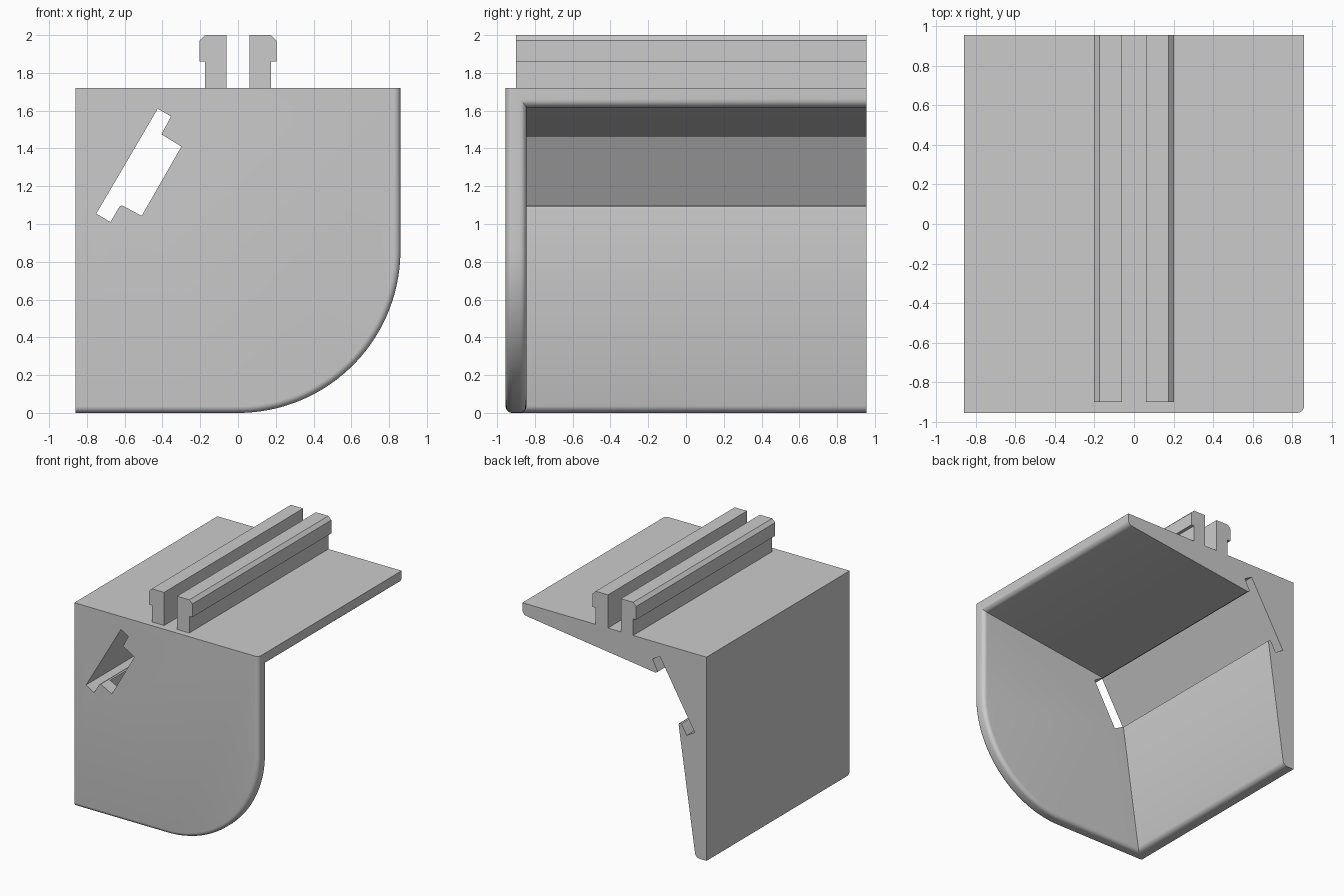
import bpy, bmesh, math

cube = bpy.data.objects.get("Cube")
if cube:
    bpy.data.objects.remove(cube, do_unlink=True)

grey = bpy.data.materials.new("light grey plastic")
grey.use_nodes = True
COLOUR = (0.6, 0.6, 0.6, 1)
grey.diffuse_color = COLOUR
grey.node_tree.nodes["Principled BSDF"].inputs["Base Color"].default_value = COLOUR

HALF, DEPTH, TOP = 0.86, 0.955, 1.72
PLATE_BACK, FILLET = -0.845, 0.035


def loft(name, sections):
    """Closed solid through (y, xz outline) sections."""
    bm = bmesh.new()
    rings = [[bm.verts.new((x, y, z)) for x, z in pts] for y, pts in sections]
    for a, b in zip(rings, rings[1:]):
        for i in range(len(a)):
            j = (i + 1) % len(a)
            bm.faces.new((a[i], a[j], b[j], b[i]))
    bm.faces.new(rings[0])
    bm.faces.new(rings[-1])
    bmesh.ops.recalc_face_normals(bm, faces=bm.faces)
    mesh = bpy.data.meshes.new(name)
    bm.to_mesh(mesh)
    bm.free()
    mesh.materials.append(grey)
    obj = bpy.data.objects.new(name, mesh)
    bpy.context.collection.objects.link(obj)
    return obj


def combine(target, other, operation):
    mod = target.modifiers.new(operation.lower(), 'BOOLEAN')
    mod.object, mod.operation, mod.solver = other, operation, 'EXACT'
    bpy.context.view_layer.objects.active = target
    bpy.ops.object.modifier_apply(modifier=mod.name)
    bpy.data.objects.remove(other, do_unlink=True)


def arc(cx, cz, r, start, end, steps):
    angles = [math.radians(start + (end - start) * i / steps) for i in range(steps + 1)]
    return [(cx + r * math.cos(a), cz + r * math.sin(a)) for a in angles]


def plate_outline(inset):
    # Straight top and left, large round lower right corner
    return [(-HALF, TOP), (-HALF, inset)] + \
        arc(0, HALF, HALF - inset, -90, 0, 40) + [(HALF - inset, TOP)]


# Front plate, rounded on both faces along its bottom and right edges
sections = []
for px, py in arc(0, 0, FILLET, 0, 90, 6):
    sections.append((-DEPTH + FILLET - px, plate_outline(FILLET - py)))
for px, py in arc(0, 0, FILLET, 90, 0, 6):
    sections.append((PLATE_BACK - FILLET + px, plate_outline(FILLET - py)))
bracket = loft("corner_bracket", sections)

# Snap rail outline on the top, mirrored about the centre
rail = [(0.06, TOP), (0.06, 2.0), (0.175, 2.0), (0.203, 1.972),
        (0.203, 1.86), (0.175, 1.86), (0.175, TOP)]
left_rail = [(-x, z) for x, z in reversed(rail)]

# Tapered arms with the undercut slot in the inner corner
slot = [(-0.405, 1.475), (-0.355, 1.57), (-0.425, 1.61), (-0.75, 1.055), (-0.675, 1.01)]
lower_lip = [(-0.633, 1.083), (-0.625, 1.094), (-0.613, 1.098), (-0.603, 1.092), (-0.6, 1.08)]
profile = [(-HALF, TOP)] + left_rail + rail + [(HALF, TOP)] \
    + arc(HALF - 0.045, 1.662, 0.045, 0, -82, 6) \
    + [(-0.385, 1.462)] + slot + lower_lip \
    + arc(-0.797, 0.045, 0.045, -8, -90, 6) + [(-HALF, 0)]
arms = loft("arms", [(-0.9, profile), (DEPTH, profile)])
combine(bracket, arms, 'UNION')

# Opening through the front plate
hole = slot[1:] + lower_lip[:3] + [(-0.51, 1.043), (-0.3, 1.41)] + slot[:1]
cutter = loft("opening_cutter", [(-1.1, hole), (-0.8, hole)])
combine(bracket, cutter, 'DIFFERENCE')

bpy.ops.object.select_all(action='DESELECT')
bracket.select_set(True)
bpy.context.view_layer.objects.active = bracket
bpy.ops.object.shade_smooth_by_angle(angle=math.radians(30))
